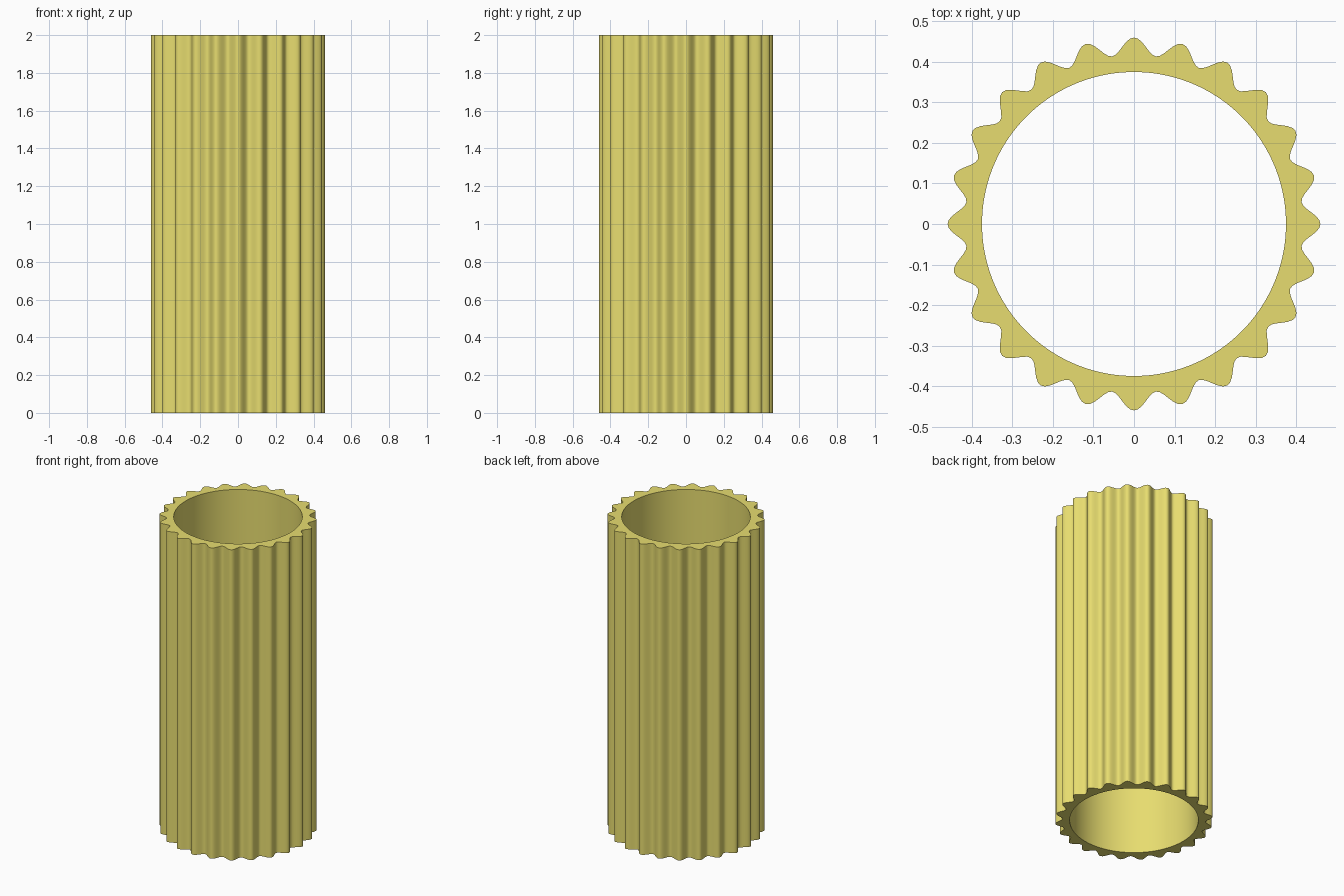
import bpy, bmesh
from math import sin, cos, pi, radians

if "Cube" in bpy.data.objects:
    bpy.data.objects.remove(bpy.data.objects["Cube"])

TEETH, STEPS = 24, 12
N = TEETH * STEPS
HEIGHT, BORE = 2.0, 0.375
MID, AMP = 0.4385, 0.0215

bm = bmesh.new()


def ring(radius, z):
    angles = [2 * pi * i / N for i in range(N)]
    return [bm.verts.new((radius(a) * cos(a), radius(a) * sin(a), z)) for a in angles]


def fluted(a):
    return MID + AMP * cos(TEETH * a)


def bore(a):
    return BORE


# closed loop of rings: outer wall, top rim, bore, bottom rim
rings = [ring(fluted, 0), ring(fluted, HEIGHT), ring(bore, HEIGHT), ring(bore, 0)]
for k in range(4):
    a, b = rings[k], rings[(k + 1) % 4]
    for i in range(N):
        j = (i + 1) % N
        bm.faces.new((a[i], a[j], b[j], b[i]))
bmesh.ops.recalc_face_normals(bm, faces=bm.faces)

mesh = bpy.data.meshes.new("fluted_tube")
bm.to_mesh(mesh)
bm.free()
tube = bpy.data.objects.new("fluted_tube", mesh)
bpy.context.collection.objects.link(tube)

# yellow material
mat = bpy.data.materials.new("yellow")
mat.diffuse_color = (0.80, 0.72, 0.16, 1)
mat.use_nodes = True
mat.node_tree.nodes["Principled BSDF"].inputs["Base Color"].default_value = mat.diffuse_color
mesh.materials.append(mat)

# smooth walls, sharp rims
bpy.context.view_layer.objects.active = tube
tube.select_set(True)
bpy.ops.object.shade_smooth_by_angle(angle=radians(40))
